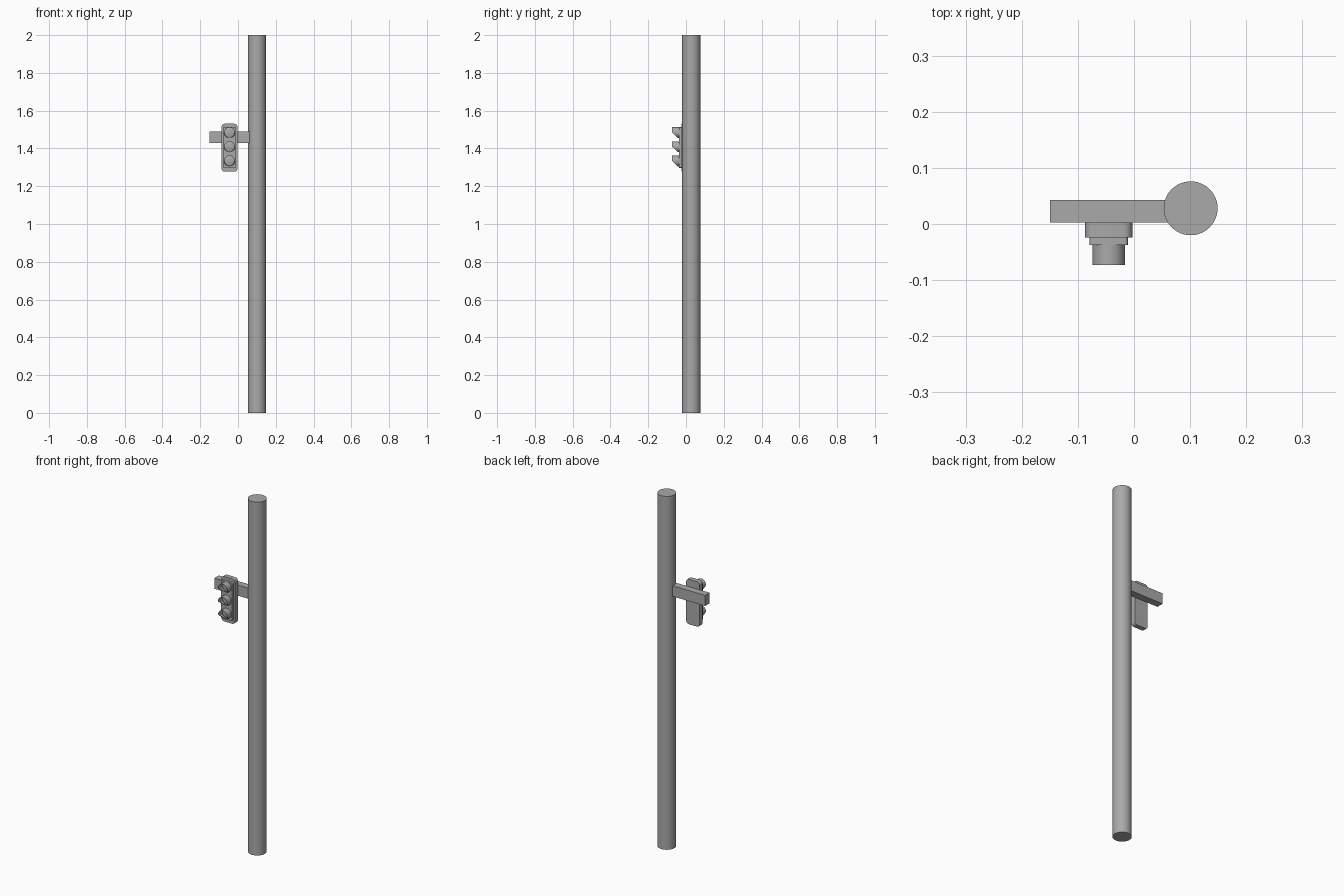
import bpy
import bmesh
from math import cos, sin, pi, radians

cube = bpy.data.objects.get("Cube")
if cube:
    bpy.data.objects.remove(cube, do_unlink=True)

grey = bpy.data.materials.new("plain grey")
grey.use_nodes = True
colour = (0.4, 0.4, 0.4, 1)
grey.diffuse_color = colour
grey.node_tree.nodes["Principled BSDF"].inputs["Base Color"].default_value = colour


def finish(name, bm, smooth=True):
    """Turn a bmesh into a named, coloured object."""
    bmesh.ops.recalc_face_normals(bm, faces=bm.faces)
    mesh = bpy.data.meshes.new(name)
    bm.to_mesh(mesh)
    bm.free()
    mesh.materials.append(grey)
    obj = bpy.data.objects.new(name, mesh)
    bpy.context.collection.objects.link(obj)
    if smooth:
        bpy.ops.object.select_all(action="DESELECT")
        obj.select_set(True)
        bpy.context.view_layer.objects.active = obj
        bpy.ops.object.shade_smooth_by_angle(angle=radians(35))
    return obj


def box(name, low, high, corner=0):
    """Box between two corners, with its front outline optionally rounded."""
    bm = bmesh.new()
    bmesh.ops.create_cube(bm, size=1)
    for v in bm.verts:
        v.co = [a + (c + 0.5) * (b - a) for a, b, c in zip(low, high, v.co)]
    if corner:
        edges = [e for e in bm.edges
                 if abs(e.verts[0].co.y - e.verts[1].co.y) > 1e-4]
        bmesh.ops.bevel(bm, geom=edges, offset=corner, segments=4,
                        profile=0.5, affect="EDGES")
    return finish(name, bm, corner > 0)


def visor(name, x, z, back, tip, short, radius, wall, sides=32):
    """Hooded tube: full length above its middle, cut back below."""
    bm = bmesh.new()
    loops = []
    for r, front in ((radius, False), (radius, True),
                     (radius - wall, True), (radius - wall, False)):
        loop = []
        for i in range(sides):
            a = 2 * pi * i / sides
            cut = max(0, -sin(a))
            y = tip + (short - tip) * cut if front else back
            loop.append(bm.verts.new((x + r * cos(a), y, z + r * sin(a))))
        loops.append(loop)
    for one, two in zip(loops, loops[1:]):
        for i in range(sides):
            j = (i + 1) % sides
            bm.faces.new((one[i], one[j], two[j], two[i]))
    return finish(name, bm)


def lens(name, x, z, base, depth, radius):
    """Shallow domed lamp facing the front."""
    bm = bmesh.new()
    bmesh.ops.create_uvsphere(bm, u_segments=24, v_segments=12, radius=1)
    bmesh.ops.bisect_plane(bm, geom=bm.verts[:] + bm.edges[:] + bm.faces[:],
                           plane_co=(0, 0, 0), plane_no=(0, 0, 1),
                           clear_inner=True)
    for v in bm.verts:
        u, w, d = v.co
        v.co = (x + u * radius, base - d * depth, z + w * radius)
    return finish(name, bm)


# Tall round pole
bm = bmesh.new()
bmesh.ops.create_cone(bm, cap_ends=True, segments=48, radius1=0.048,
                      radius2=0.048, depth=2)
bmesh.ops.translate(bm, verts=bm.verts, vec=(0.101, 0.028, 1))
finish("pole", bm)

# Side arm carrying the signal
box("side_arm", (-0.15, 0.003, 1.43), (0.09, 0.043, 1.49))

# Signal body and raised front panel
box("signal_housing", (-0.087, -0.024, 1.277), (-0.003, 0.003, 1.531), 0.016)
box("signal_panel", (-0.079, -0.037, 1.297), (-0.011, -0.024, 1.513), 0.006)

# Three lamps with hoods
lamp_x = -0.045
for i, place in enumerate(("lower", "middle", "upper")):
    lamp_z = 1.334 + 0.075 * i
    visor(place + "_visor", lamp_x, lamp_z, -0.036, -0.073, -0.043, 0.029, 0.002)
    lens(place + "_lens", lamp_x, lamp_z, -0.036, 0.006, 0.0275)
